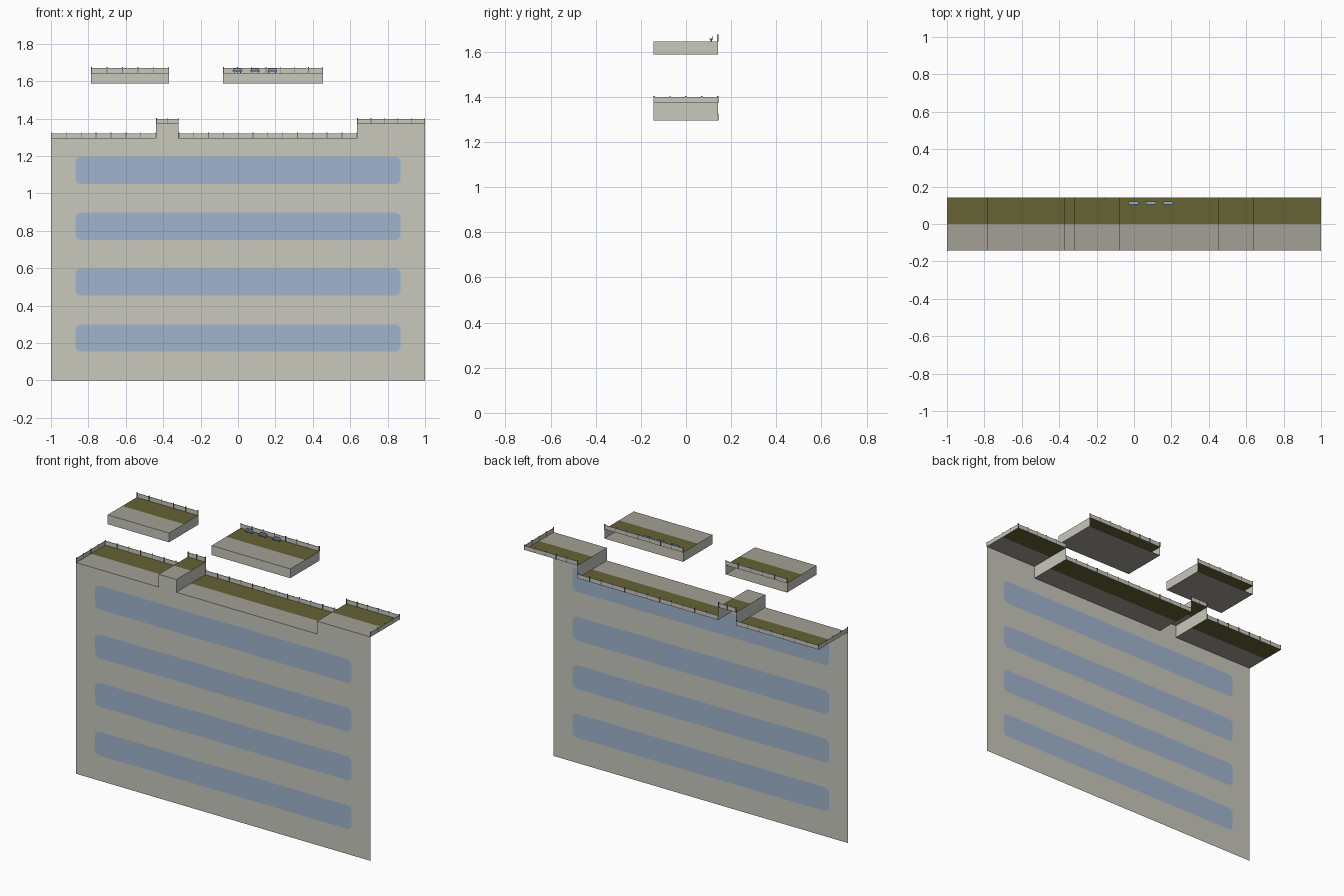
import bpy, bmesh, math
from mathutils import Vector

if "Cube" in bpy.data.objects:
    bpy.data.objects.remove(bpy.data.objects["Cube"])

YF, YB, YM = -0.143, 0.142, 0.0      # front, back, deck boundary
LOW, HIGH = 1.295, 1.373             # roof heights
RAIL, POST = 0.026, 0.031            # railing and post heights


def srgb(r, g, b):
    return [((c / 255 + 0.055) / 1.055) ** 2.4 for c in (r, g, b)] + [1]


def material(name, *rgb):
    m = bpy.data.materials.new(name)
    m.diffuse_color = srgb(*rgb)
    m.use_nodes = True
    m.node_tree.nodes["Principled BSDF"].inputs["Base Color"].default_value = m.diffuse_color
    return m


PLASTER = material("pale plaster", 200, 200, 190)
GLASS = material("blue glass", 160, 181, 206)
PAVING = material("warm grey paving", 164, 160, 149)
DECK = material("olive deck", 102, 99, 52)
STEEL = material("grey steel", 120, 120, 116)
FABRIC = material("blue fabric", 140, 172, 212)


def finish(name, bm, *mats):
    me = bpy.data.meshes.new(name)
    bm.to_mesh(me)
    bm.free()
    for m in mats:
        me.materials.append(m)
    ob = bpy.data.objects.new(name, me)
    bpy.context.collection.objects.link(ob)
    return ob


def quad(bm, *pts, mat=0):
    f = bm.faces.new([bm.verts.new(p) for p in pts])
    f.material_index = mat


def box(bm, x0, x1, y0, y1, z0, z1, mat=0):
    vs = bmesh.ops.create_cube(bm, size=1)["verts"]
    for v in vs:
        v.co = ((x0 + x1) / 2 + v.co.x * (x1 - x0),
                (y0 + y1) / 2 + v.co.y * (y1 - y0),
                (z0 + z1) / 2 + v.co.z * (z1 - z0))
    for f in {f for v in vs for f in v.link_faces}:
        f.material_index = mat


def rounded(x0, x1, z0, z1, r=0.03, n=5):
    pts = []
    for cx, cz, a0 in ((x1 - r, z1 - r, 0), (x0 + r, z1 - r, 90),
                       (x0 + r, z0 + r, 180), (x1 - r, z0 + r, 270)):
        for i in range(n + 1):
            a = math.radians(a0 + 90 * i / n)
            pts.append((cx + r * math.cos(a), cz + r * math.sin(a)))
    return pts


# Facade: stepped sheet with window openings
BANDS = [rounded(-0.87, 0.87, z, z + 0.146) for z in (0.154, 0.453, 0.751, 1.05)]
outline = [(-1, 0), (1, 0), (1, HIGH), (0.637, HIGH), (0.637, LOW), (-0.318, LOW),
           (-0.318, HIGH), (-0.438, HIGH), (-0.438, LOW), (-1, LOW)]
bm = bmesh.new()
edges = []
for loop in [outline] + BANDS:
    vs = [bm.verts.new((x, YF, z)) for x, z in loop]
    edges += [bm.edges.new((vs[i - 1], vs[i])) for i in range(len(vs))]
bmesh.ops.triangle_fill(bm, use_beauty=True, edges=edges, normal=Vector((0, -1, 0)))
for f in bm.faces:
    f.normal_update()
    if f.normal.y > 0:
        f.normal_flip()
finish("facade", bm, PLASTER)

# Window bands filling the openings
for i, band in enumerate(BANDS):
    bm = bmesh.new()
    quad(bm, *[(x, YF, z) for x, z in reversed(band)])
    finish(f"window_band_{i + 1}", bm, GLASS)


# Roof sheet: paving in front, deck behind
def roof(name, x0, x1, z):
    bm = bmesh.new()
    for y0, y1, m in ((YF, YM, 0), (YM, YB, 1)):
        quad(bm, (x0, y0, z), (x1, y0, z), (x1, y1, z), (x0, y1, z), mat=m)
    finish(name, bm, PAVING, DECK)


# Railing: thin panel with slim posts, along the back or along one end
def railing(name, a0, a1, z, end_x=None):
    bm = bmesh.new()
    n = max(1, round((a1 - a0) / 0.078))
    if end_x is None:
        box(bm, a0, a1, YB - 0.003, YB, z, z + RAIL)
    else:
        s = math.copysign(0.003, end_x)
        box(bm, min(end_x, end_x - s), max(end_x, end_x - s), a0, a1, z, z + RAIL)
    for i in range(n + 1):
        a = a0 + 0.002 + (a1 - a0 - 0.004) * i / n
        if end_x is None:
            x, y = a, YB - 0.002
        else:
            x, y = end_x - math.copysign(0.002, end_x), a
        box(bm, x - 0.002, x + 0.002, y - 0.003, y + 0.003, z, z + POST, 1)
    finish(name, bm, PLASTER, STEEL)


for name, x0, x1, z in (("left_roof", -1, -0.438, LOW), ("stair_roof", -0.438, -0.318, HIGH),
                        ("middle_roof", -0.318, 0.637, LOW), ("right_roof", 0.637, 1, HIGH)):
    roof(name, x0, x1, z)
    railing(name + "_railing", x0, x1, z)
railing("left_end_railing", YF, YB, LOW, -1)
railing("right_end_railing", YF, YB, HIGH, 1)

# Step walls between the roof levels
bm = bmesh.new()
for x, s in ((-0.438, -1), (-0.318, 1), (0.637, -1)):
    ys = (YF, YB) if s > 0 else (YB, YF)
    quad(bm, (x, ys[0], LOW), (x, ys[1], LOW), (x, ys[1], HIGH), (x, ys[0], HIGH))
finish("step_walls", bm, PLASTER)

# Floating upper slabs, open at the back
B, T = 1.588, 1.645
for name, x0, x1 in (("upper_left", -0.785, -0.368), ("upper_right", -0.08, 0.455)):
    bm = bmesh.new()
    quad(bm, (x0, YF, B), (x1, YF, B), (x1, YF, T), (x0, YF, T))
    quad(bm, (x0, YB, B), (x0, YF, B), (x0, YF, T), (x0, YB, T))
    quad(bm, (x1, YF, B), (x1, YB, B), (x1, YB, T), (x1, YF, T))
    quad(bm, (x0, YF, B), (x0, YB, B), (x1, YB, B), (x1, YF, B), mat=1)
    finish(name + "_shell", bm, PLASTER, PAVING)
    roof(name + "_roof", x0, x1, T)
    railing(name + "_railing", x0, x1, T)

# Three small benches on the upper terrace
for i, x in enumerate((-0.003, 0.091, 0.183)):
    bm = bmesh.new()
    box(bm, x - 0.026, x + 0.026, 0.105, 0.119, 1.653, 1.657)
    box(bm, x - 0.022, x + 0.022, 0.117, 0.120, 1.657, 1.668)
    for s in (-1, 1):
        box(bm, x + s * 0.017 - 0.002, x + s * 0.017 + 0.002, 0.109, 0.115, T, 1.653, 1)
    finish(f"bench_{i + 1}", bm, FABRIC, STEEL)
